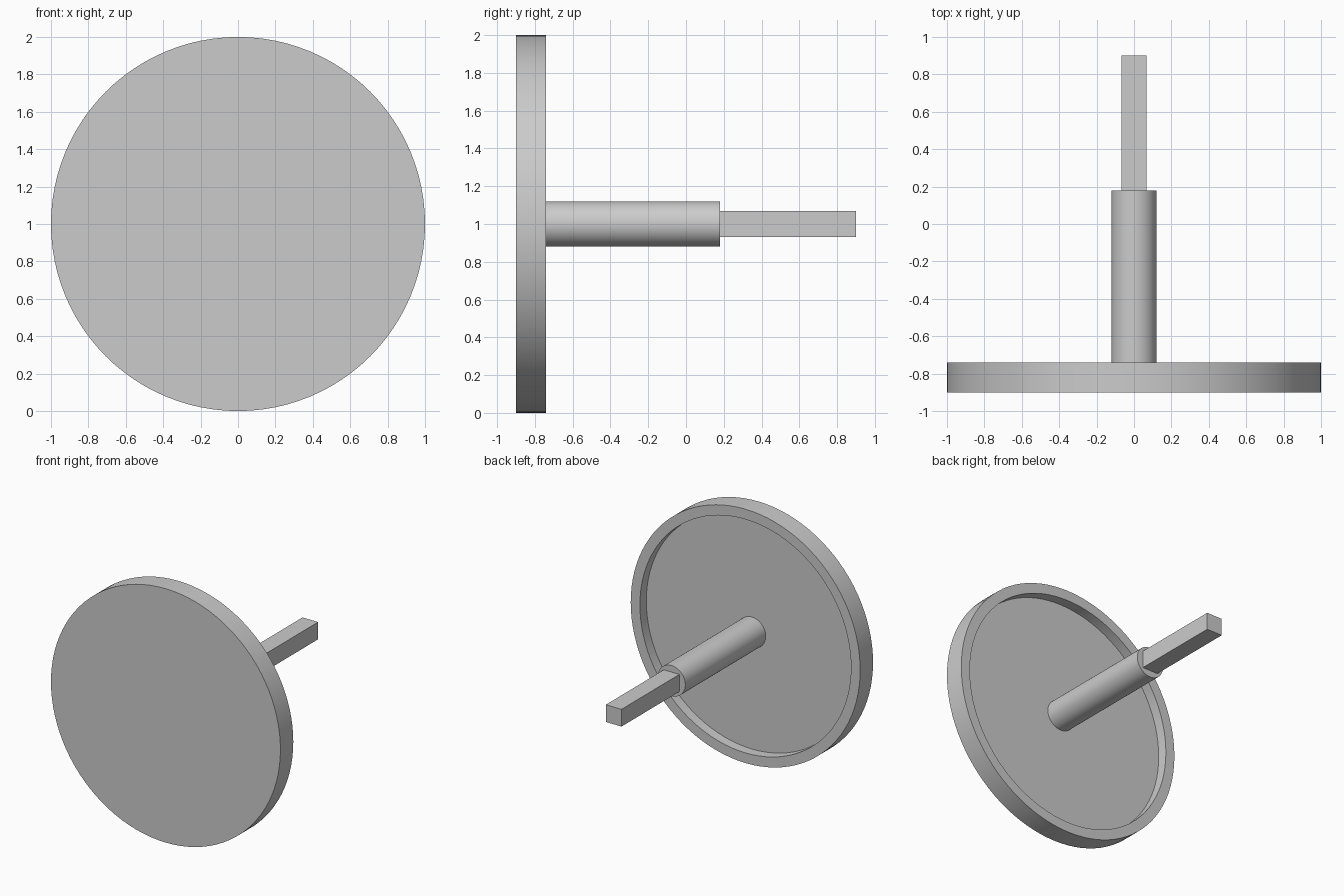
import bpy
import math

cube = bpy.data.objects.get("Cube")
if cube:
    bpy.data.objects.remove(cube, do_unlink=True)

# Single plain grey
GREY = (0.6, 0.6, 0.6, 1.0)
grey = bpy.data.materials.new("plain grey")
grey.use_nodes = True
grey.diffuse_color = GREY
grey.node_tree.nodes["Principled BSDF"].inputs["Base Color"].default_value = GREY

AXIS_Z = 1.0
SEGMENTS = 96


def add_part(name, verts, faces):
    mesh = bpy.data.meshes.new(name)
    mesh.from_pydata(verts, [], faces)
    mesh.materials.append(grey)
    obj = bpy.data.objects.new(name, mesh)
    bpy.context.collection.objects.link(obj)
    bpy.ops.object.select_all(action="DESELECT")
    obj.select_set(True)
    bpy.context.view_layer.objects.active = obj
    bpy.ops.object.shade_smooth_by_angle(angle=math.radians(30))
    return obj


def turned(name, profile, segments=SEGMENTS, phase=0.0):
    """Turn (radius, y) points about the horizontal axis and cap both ends."""
    verts, faces = [], []
    for radius, y in profile:
        for i in range(segments):
            a = math.tau * i / segments + phase
            verts.append((radius * math.cos(a), y, AXIS_Z + radius * math.sin(a)))
    for ring in range(len(profile) - 1):
        for i in range(segments):
            j = (i + 1) % segments
            low, high = ring * segments, (ring + 1) * segments
            faces.append((low + i, high + i, high + j, low + j))
    last = (len(profile) - 1) * segments
    faces.append(tuple(range(segments)))
    faces.append(tuple(reversed(range(last, last + segments))))
    return add_part(name, verts, faces)


# Disc with a raised rim around its recessed back
turned("dished_disc", [(1.0, -0.9), (1.0, -0.74), (0.92, -0.74), (0.92, -0.82)])

# Round shaft rising from the recess
turned("round_shaft", [(0.12, -0.82), (0.12, 0.18)])

# Square drive pin at the end of the shaft
turned("square_pin", [(0.068 * math.sqrt(2), 0.18), (0.068 * math.sqrt(2), 0.9)],
       segments=4, phase=math.pi / 4)
